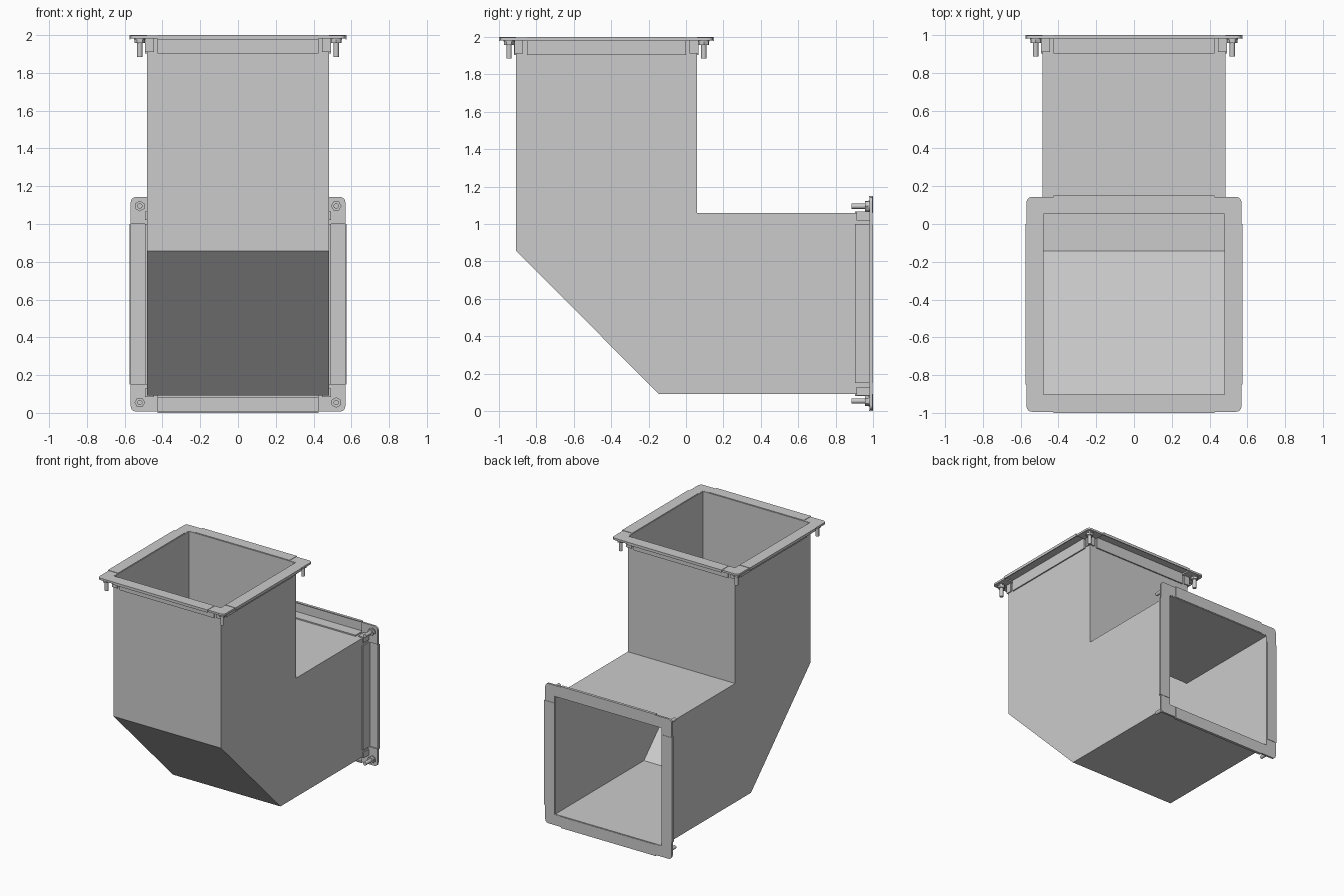
import bpy, bmesh, math
from mathutils import Vector, Matrix

if "Cube" in bpy.data.objects:
    bpy.data.objects.remove(bpy.data.objects["Cube"])

H = 0.483      # half width of the duct
BAR = 0.425    # half length of a flange bar
OUT = 0.575    # half width of the flange


def prism(bm, points, offset):
    """Solid from a planar outline pushed along an offset."""
    a = [bm.verts.new(p) for p in points]
    b = [bm.verts.new(Vector(p) + Vector(offset)) for p in points]
    n = len(points)
    caps = [bm.faces.new(a), bm.faces.new(b[::-1])]
    for i in range(n):
        j = (i + 1) % n
        bm.faces.new((a[i], b[i], b[j], a[j]))
    return caps


def plate(bm, outline, w0, w1, m=Matrix()):
    prism(bm, [m @ Vector((u, v, w0)) for u, v in outline],
          m.to_3x3() @ Vector((0, 0, w1 - w0)))


def circle(cx, cy, r, n):
    return [(cx + r * math.cos(2 * math.pi * i / n),
             cy + r * math.sin(2 * math.pi * i / n)) for i in range(n)]


def finish(name, bm, matrix=Matrix(), angle=30):
    bmesh.ops.transform(bm, matrix=matrix, verts=bm.verts)
    bmesh.ops.recalc_face_normals(bm, faces=bm.faces)
    me = bpy.data.meshes.new(name)
    bm.to_mesh(me)
    bm.free()
    ob = bpy.data.objects.new(name, me)
    bpy.context.collection.objects.link(ob)
    bpy.ops.object.select_all(action='DESELECT')
    ob.select_set(True)
    bpy.context.view_layer.objects.active = ob
    bpy.ops.object.shade_smooth_by_angle(angle=math.radians(angle))
    return ob


# Duct elbow: side profile extruded across x, both mouths opened, thin wall
cy, cz = -0.425, 0.575
profile = [(cy - H, 1.996), (cy - H, 0.857), (-0.145, cz - H), (0.996, cz - H),
           (0.996, cz + H), (cy + H, cz + H), (cy + H, 1.996)]
bm = bmesh.new()
prism(bm, [(-H, y, z) for y, z in profile], (2 * H, 0, 0))
bmesh.ops.recalc_face_normals(bm, faces=bm.faces)
mouths = [f for f in bm.faces if f.normal.z > 0.9 and f.calc_center_median().z > 1.9
          or f.normal.y > 0.9 and f.calc_center_median().y > 0.9]
bmesh.ops.delete(bm, geom=mouths, context='FACES_ONLY')
duct = finish("duct_elbow", bm)
wall = duct.modifiers.new("wall", 'SOLIDIFY')
wall.thickness = 0.005
wall.offset = -1
wall.use_even_offset = True
bpy.ops.object.modifier_apply(modifier="wall")
bpy.ops.object.shade_smooth_by_angle(angle=math.radians(50))


# Flange in local space: u, v in the mouth plane, w = depth behind the mouth
def flange(prefix, matrix):
    turns = [Matrix.Rotation(i * math.pi / 2, 4, 'Z') for i in range(4)]

    # Folded bars: leg on the duct, face plate, small outer lip
    section = [(H, 0), (OUT, 0), (OUT, 0.022), (OUT - 0.007, 0.022),
               (OUT - 0.007, 0.008), (H + 0.01, 0.008), (H + 0.01, 0.097), (H, 0.097)]
    bm = bmesh.new()
    for t in turns:
        prism(bm, [t @ Vector((-BAR, v, w)) for v, w in section],
              t.to_3x3() @ Vector((2 * BAR, 0, 0)))
    finish(prefix + "_flange_bars", bm, matrix)

    # Corner brackets with a rounded outer corner and tabs on the duct
    o, r = 0.568, 0.028
    arc = [(o - r + r * math.cos(a), o - r + r * math.sin(a))
           for a in (i * math.pi / 12 for i in range(7))]
    ell = [(BAR, H), (H, H), (H, BAR), (o, BAR)] + arc + [(BAR, o)]
    k, e = 0.445, H + 0.009
    tab = [(k, H), (H, H), (H, k), (e, k), (e, e), (k, e)]
    bm = bmesh.new()
    for t in turns:
        plate(bm, ell, 0.003, 0.019, t)
        plate(bm, tab, 0.019, 0.09, t)
    finish(prefix + "_corner_brackets", bm, matrix)

    # Bolts: washer, hex nut and shank at each corner
    bm = bmesh.new()
    for t in turns:
        plate(bm, circle(0.52, 0.52, 0.031, 20), 0.019, 0.024, t)
        plate(bm, circle(0.52, 0.52, 0.028, 6), 0.024, 0.043, t)
        plate(bm, circle(0.52, 0.52, 0.014, 16), 0.043, 0.115, t)
    finish(prefix + "_bolts", bm, matrix)


flange("top", Matrix(((1, 0, 0, 0), (0, 1, 0, cy), (0, 0, -1, 2), (0, 0, 0, 1))))
flange("back", Matrix(((1, 0, 0, 0), (0, 0, -1, 1), (0, 1, 0, cz), (0, 0, 0, 1))))
